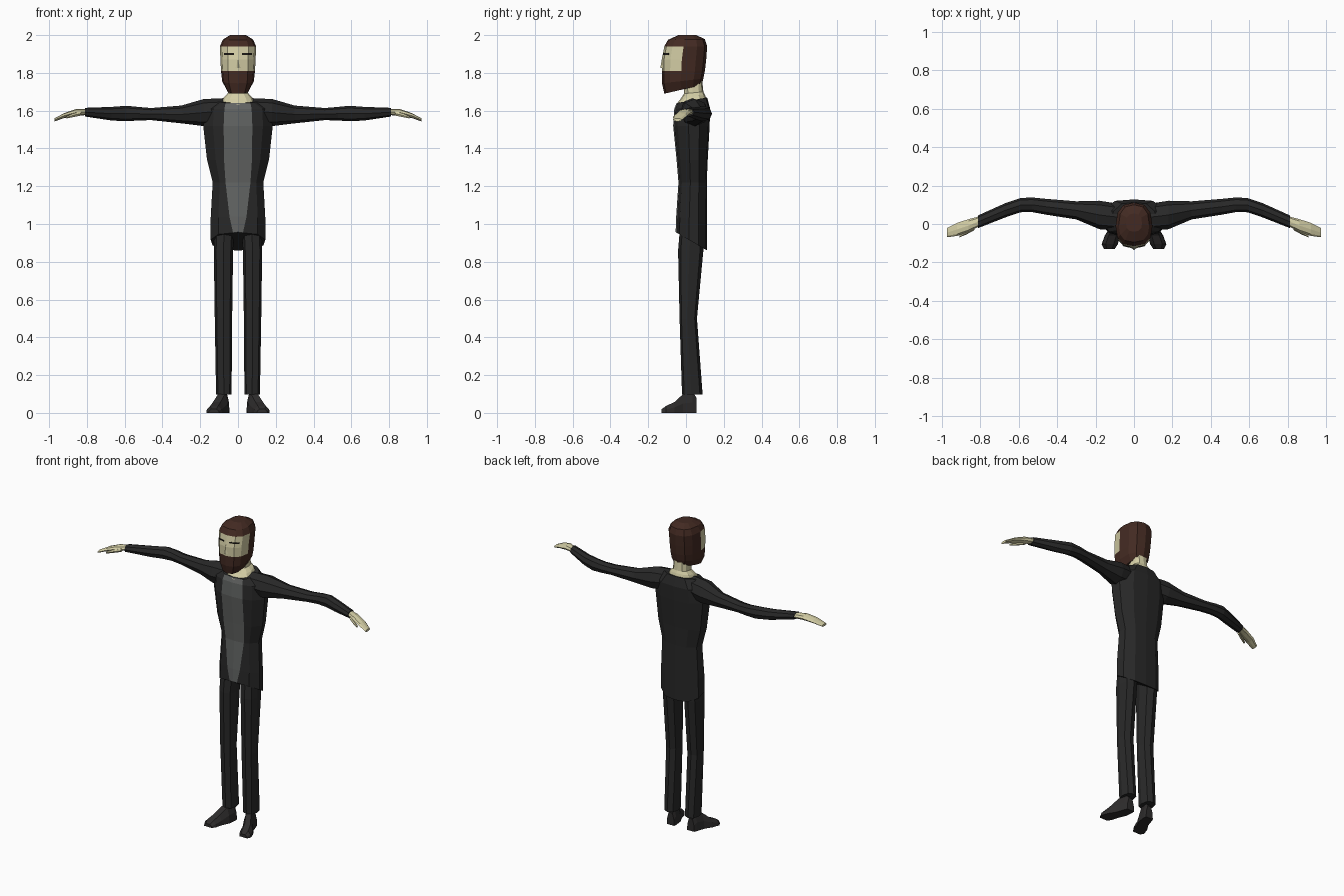
import bpy, bmesh
from math import sin, cos, pi

if "Cube" in bpy.data.objects:
    bpy.data.objects.remove(bpy.data.objects["Cube"])


def material(name, *rgb):
    m = bpy.data.materials.new(name)
    m.use_nodes = True
    m.diffuse_color = (*rgb, 1)
    m.node_tree.nodes["Principled BSDF"].inputs["Base Color"].default_value = (*rgb, 1)
    return m


SUIT = material("charcoal suit", .021, .021, .021)
SHIRT = material("grey shirt", .12, .125, .122)
SKIN = material("pale skin", .66, .62, .38)
HAIR = material("brown hair", .056, .023, .016)
SHOE = material("dark shoe", .027, .025, .025)
BROW = material("dark eye line", .012, .01, .008)


def loft(name, rings, mats, rule=None):
    """Skin a list of equal closed rings, cap both ends, colour faces by rule."""
    bm = bmesh.new()
    rows = [[bm.verts.new(p) for p in r] for r in rings]
    n = len(rows[0])
    for a, b in zip(rows, rows[1:]):
        for i in range(n):
            j = (i + 1) % n
            bm.faces.new((a[i], a[j], b[j], b[i]))
    bm.faces.new(rows[0])
    bm.faces.new(rows[-1])
    bmesh.ops.recalc_face_normals(bm, faces=bm.faces)
    if rule:
        for f in bm.faces:
            f.material_index = rule(f.calc_center_median())
    me = bpy.data.meshes.new(name)
    bm.to_mesh(me)
    bm.free()
    for m in mats:
        me.materials.append(m)
    ob = bpy.data.objects.new(name, me)
    bpy.context.collection.objects.link(ob)
    return ob


def soft(v, p):
    return abs(v) ** p * (1 if v >= 0 else -1)


def level(zf, zb, yf, yb, rx, n=12, p=.8):
    """Tilted horizontal ring, widest a little ahead of its middle."""
    ym = yf + .45 * (yb - yf)
    pts = []
    for i in range(n):
        a = 2 * pi * i / n
        c = soft(cos(a), p)
        y = ym - c * (ym - yf if c > 0 else yb - ym)
        pts.append((rx * soft(sin(a), p), y, zf + (zb - zf) * (y - yf) / (yb - yf)))
    return pts


def limb(x, y, z, ry, rz, side, n=8):
    """Ring across a limb that runs along x."""
    return [(side * x, y + ry * cos(2 * pi * i / n), z + rz * sin(2 * pi * i / n))
            for i in range(n)]


# Head with hair, beard and open face
head = [level(*r) for r in (
    (1.69, 1.735, -.115, .082, .06),
    (1.745, 1.77, -.127, .092, .084),
    (1.81, 1.81, -.127, .1, .09),
    (1.87, 1.87, -.128, .107, .093),
    (1.94, 1.94, -.115, .112, .096),
    (1.975, 1.978, -.095, .1, .08),
    (2.0, 2.0, -.04, .055, .042))]
loft("head", head, [HAIR, SKIN],
     lambda c: int(c.y < -.025 and 1.81 < c.z < 1.94))

# Nose
loft("nose", [level(1.825, 1.825, -.136, -.11, .014, 4, 1),
              level(1.89, 1.89, -.125, -.11, .006, 4, 1)], [SKIN])

# Neck
loft("neck", [level(*r) for r in (
    (1.63, 1.655, -.055, .11, .09),
    (1.66, 1.685, -.03, .1, .075),
    (1.69, 1.70, -.01, .092, .052),
    (1.77, 1.77, -.01, .085, .048))], [SKIN])


# Jacket: each section mirrors a half outline, with the shirt edge as a corner
def jacket_ring(zf, zb, yf, yb, rx, shirt):
    d = yb - yf
    half = [(shirt, yf + .006), (max(shirt + .015, .72 * rx), yf + .12 * d),
            (rx, yf + .42 * d), (.93 * rx, yf + .72 * d), (.55 * rx, yb - .04 * d)]
    flat = [(0, yf)] + half + [(0, yb)] + [(-x, y) for x, y in reversed(half)]
    return [(x, y, zf + (zb - zf) * (y - yf) / d) for x, y in flat]


torso = [jacket_ring(*r) for r in (
    (.957, .86, -.055, .112, .145, .026),
    (1.04, 1.0, -.052, .112, .145, .045),
    (1.22, 1.22, -.04, .11, .134, .066),
    (1.34, 1.34, -.05, .115, .164, .074),
    (1.52, 1.52, -.068, .125, .184, .076),
    (1.61, 1.61, -.062, .128, .178, .072),
    (1.64, 1.67, -.05, .112, .115, .066))]
jacket = loft("jacket", torso, [SUIT, SHIRT])
for f in jacket.data.polygons:
    front = all(jacket.data.vertices[v].co.y < 0 for v in f.vertices)
    if len(f.vertices) == 4 and front and abs(f.center.x) < .045:
        f.material_index = 1

for side, tag in ((1, "left"), (-1, "right")):
    # Eye line, a thin bent plate
    path = ((.02, -.121), (.054, -.114), (.074, -.093))
    loft(tag + "_eye_line",
         [[(side * x, y + dy, 1.9 + dz) for dy, dz in
           ((0, -.004), (0, .004), (.004, .004), (.004, -.004))] for x, y in path], [BROW])

    # Sleeve
    loft(tag + "_sleeve", [limb(*r, side) for r in (
        (.08, .035, 1.6, .07, .065),
        (.18, .047, 1.59, .074, .072),
        (.3, .071, 1.58, .047, .047),
        (.46, .09, 1.582, .041, .032),
        (.53, .1, 1.584, .038, .036),
        (.59, .098, 1.585, .037, .041),
        (.67, .071, 1.584, .037, .036),
        (.81, .012, 1.592, .033, .023))], [SUIT])

    # Hand and thumb
    loft(tag + "_hand", [limb(*r, side) for r in (
        (.79, .02, 1.594, .024, .016),
        (.86, -.008, 1.59, .033, .018),
        (.92, -.028, 1.574, .034, .013),
        (.972, -.045, 1.551, .024, .008))], [SKIN])
    loft(tag + "_thumb", [limb(*r, side, 6) for r in (
        (.83, -.018, 1.585, .014, .012),
        (.87, -.042, 1.576, .012, .011),
        (.908, -.063, 1.565, .007, .007))], [SKIN])

    # Trouser leg
    leg = []
    for z, x, yf, yb, rx in ((1.0, .072, -.03, .095, .053), (.86, .077, -.042, .092, .051),
                             (.5, .077, -.034, .058, .046), (.097, .075, -.021, .088, .041)):
        leg.append([(side * (px + x), py, pz)
                    for px, py, pz in level(z, z, yf, yb, rx, 8)])
    loft(tag + "_trouser_leg", leg, [SUIT])

    # Shoe, turned outward
    shoe = []
    for y, x, w, h in ((.056, .073, .026, .08), (.035, .076, .031, .11),
                       (-.015, .087, .036, .1), (-.06, .112, .04, .058),
                       (-.105, .126, .042, .037), (-.129, .128, .028, .02)):
        shoe.append([(side * (x + u * w), y, v * h) for u, v in
                     ((-1, 0), (1, 0), (.92, .5), (.5, 1), (-.5, 1), (-.92, .5))])
    loft(tag + "_shoe", shoe, [SHOE])
